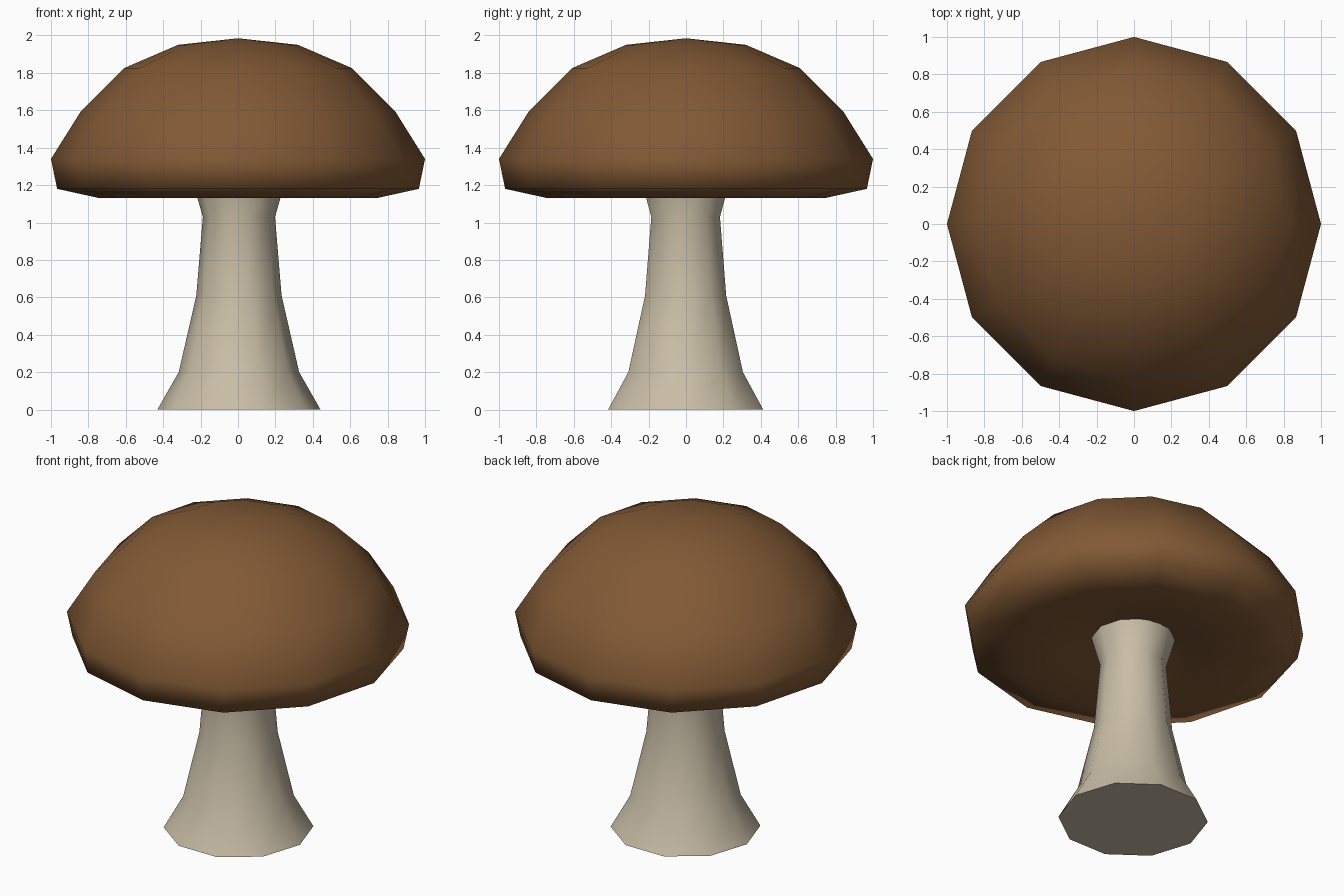
import bpy, bmesh
from math import cos, sin, pi, radians

if "Cube" in bpy.data.objects:
    bpy.data.objects.remove(bpy.data.objects["Cube"])


def material(name, rgb):
    m = bpy.data.materials.new(name)
    m.diffuse_color = (*rgb, 1)
    m.use_nodes = True
    m.node_tree.nodes["Principled BSDF"].inputs["Base Color"].default_value = m.diffuse_color
    return m


def lathe(name, profile, sides, mat, sharp_angle, offset=(0, 0)):
    """Revolve (radius, z) points about z; radius 0 makes a pole."""
    bm = bmesh.new()
    rings = []
    for r, z in profile:
        n = sides if r > 0 else 1
        rings.append([bm.verts.new((r * cos(2 * pi * i / sides) + offset[0],
                                    r * sin(2 * pi * i / sides) + offset[1], z))
                      for i in range(n)])
    for a, b in zip(rings, rings[1:]):
        for i in range(sides):
            j = (i + 1) % sides
            loop = [a[i % len(a)], a[j % len(a)], b[j % len(b)], b[i % len(b)]]
            bm.faces.new(list(dict.fromkeys(loop)))
    # close open ends
    for ring in (rings[0], rings[-1]):
        if len(ring) > 1:
            bm.faces.new(ring)
    bmesh.ops.recalc_face_normals(bm, faces=bm.faces)
    me = bpy.data.meshes.new(name)
    bm.to_mesh(me)
    bm.free()
    me.materials.append(mat)
    ob = bpy.data.objects.new(name, me)
    bpy.context.collection.objects.link(ob)
    bpy.ops.object.select_all(action='DESELECT')
    ob.select_set(True)
    bpy.context.view_layer.objects.active = ob
    bpy.ops.object.shade_smooth_by_angle(angle=radians(sharp_angle))
    return ob


brown = material("cap_brown", (0.22, 0.10, 0.035))
cream = material("stem_cream", (0.58, 0.51, 0.38))

# domed cap with a turned-under rim and a dimple around the stem
lathe("cap", [(0, 1.985), (0.32, 1.95), (0.61, 1.825), (0.84, 1.595),
              (1.0, 1.34), (0.967, 1.18), (0.74, 1.13), (0.45, 1.145),
              (0.2, 1.225), (0, 1.24)], 12, brown, 85)

# flared ten-sided stem
lathe("stem", [(0.436, 0), (0.322, 0.2), (0.228, 0.61), (0.193, 1.03),
               (0.247, 1.22)], 10, cream, 60, (0.005, -0.002))
